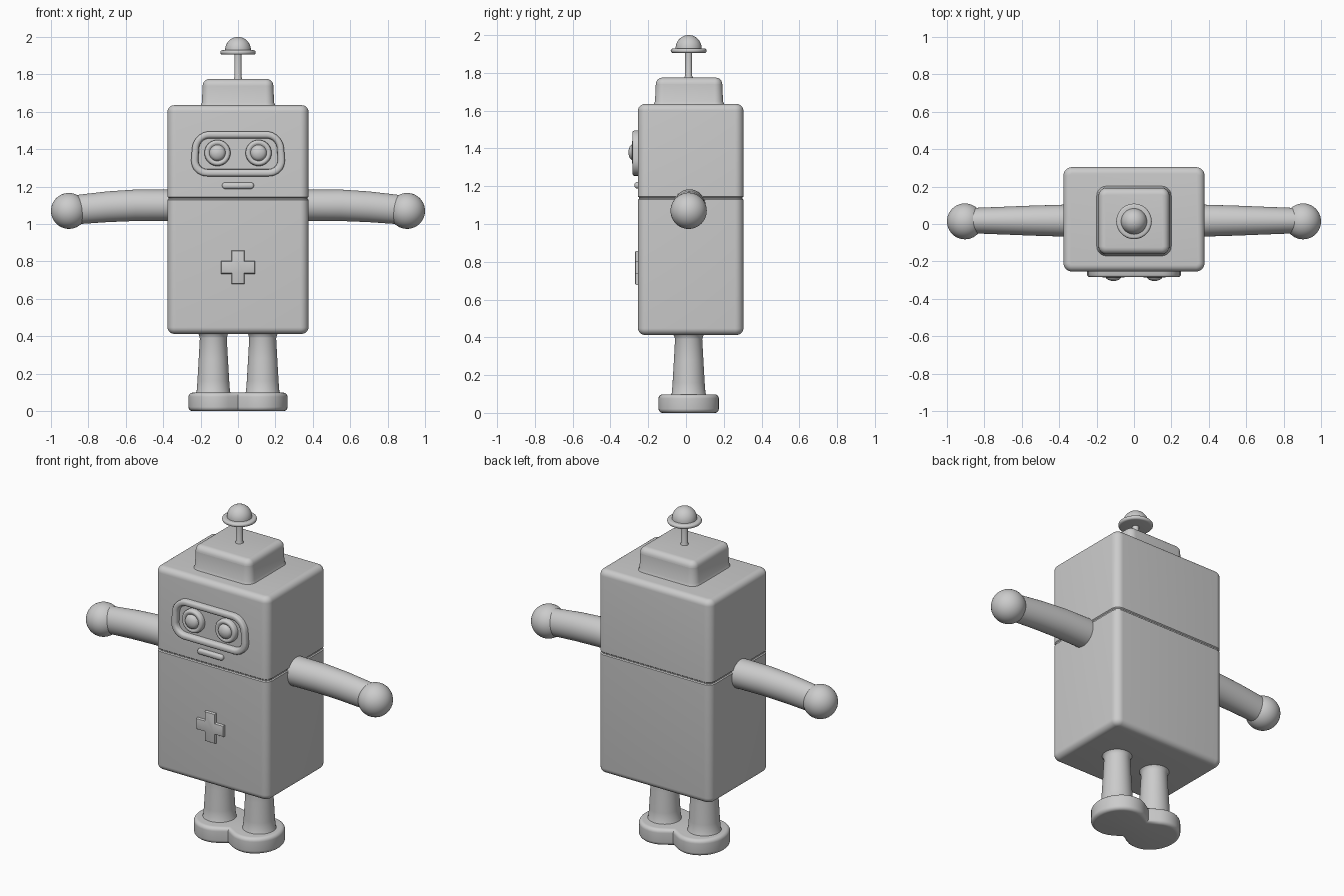
import bpy, bmesh, math
from math import sin, cos, pi, radians

if "Cube" in bpy.data.objects:
    bpy.data.objects.remove(bpy.data.objects["Cube"], do_unlink=True)

grey = bpy.data.materials.new("plain grey")
grey.use_nodes = True
grey.diffuse_color = (0.6, 0.6, 0.6, 1)
grey.node_tree.nodes["Principled BSDF"].inputs["Base Color"].default_value = (0.6, 0.6, 0.6, 1)

CY = 0.025      # depth centre of the body
AXIS_Y = 0.014  # depth centre of limbs and antenna
FRONT = -0.252  # front face of the body


def loft(name, rings, angle=40):
    """Skin a list of equal-length point rings and cap both ends."""
    bm = bmesh.new()
    loops = [[bm.verts.new(p) for p in ring] for ring in rings]
    n = len(loops[0])
    for a, b in zip(loops, loops[1:]):
        for i in range(n):
            j = (i + 1) % n
            bm.faces.new((a[i], a[j], b[j], b[i]))
    bm.faces.new(loops[0])
    bm.faces.new(loops[-1])
    bmesh.ops.recalc_face_normals(bm, faces=bm.faces[:])
    mesh = bpy.data.meshes.new(name)
    bm.to_mesh(mesh)
    bm.free()
    mesh.materials.append(grey)
    ob = bpy.data.objects.new(name, mesh)
    bpy.context.collection.objects.link(ob)
    bpy.ops.object.select_all(action='DESELECT')
    ob.select_set(True)
    bpy.context.view_layer.objects.active = ob
    bpy.ops.object.shade_smooth_by_angle(angle=radians(angle))
    return ob


def rounded_rect(w, h, r, inset=0.0, seg=8):
    """Outline with half sizes w, h and corner radius r, shrunk by inset."""
    r2 = max(r - inset, 0.004)
    w, h = w - inset, h - inset
    pts = []
    for k, (sx, sy) in enumerate(((1, 1), (-1, 1), (-1, -1), (1, -1))):
        for i in range(seg + 1):
            a = (k + i / seg) * pi / 2
            pts.append((sx * (w - r2) + r2 * cos(a), sy * (h - r2) + r2 * sin(a)))
    return pts


def ellipse(rx, ry=None, n=40):
    ry = rx if ry is None else ry
    return [(rx * cos(2 * pi * i / n), ry * sin(2 * pi * i / n)) for i in range(n)]


def flat(pts, z, cx=0.0, cy=0.0):
    return [(cx + x, cy + y, z) for x, y in pts]


def facing(pts, out, cx=0.0, cz=0.0):
    """Place an outline on the front of the body, raised by out."""
    return [(cx + x, FRONT - out, cz + y) for x, y in pts]


def quarter(r, steps=6):
    """(inset, drop) pairs running from a side wall to a flat top."""
    return [(r * (1 - cos(t)), r * (1 - sin(t)))
            for t in (pi / 2 * i / steps for i in range(steps + 1))]


def block_profile(z0, z1, r, middle=()):
    low = [(i, z0 + d) for i, d in reversed(quarter(r))]
    high = [(i, z1 - d) for i, d in quarter(r)]
    return low + list(middle) + high


# Body with a thin seam below the head section
seam = 1.137
groove = [(0, seam - 0.008), (0.006, seam - 0.003), (0.006, seam + 0.003), (0, seam + 0.008)]
loft("body", [flat(rounded_rect(0.377, 0.279, 0.045, i), z, cy=CY)
              for i, z in block_profile(0.413, 1.635, 0.035, groove)])

# Raised block on top
loft("head_cap", [flat(rounded_rect(0.193, 0.18, 0.045, i), z, cy=0.016)
                  for i, z in [(-0.012, 1.62), (-0.006, 1.636), (0, 1.65), (0.004, 1.74)]
                  + [(0.004 + i, 1.775 - d) for i, d in quarter(0.035)]])

# Antenna rod, brim and dome turned as separate parts
loft("antenna_rod", [flat(ellipse(r), z, cy=AXIS_Y)
                     for r, z in ((0.026, 1.765), (0.019, 1.785), (0.019, 1.92))])
loft("antenna_brim", [flat(ellipse(0.083 + 0.012 * cos(t)), 1.917 + 0.012 * sin(t), cy=AXIS_Y)
                      for t in (-pi / 2 + pi * i / 8 for i in range(9))])
loft("antenna_dome", [flat(ellipse(0.068 * cos(t) + 0.001), 1.93 + 0.07 * sin(t), cy=AXIS_Y)
                      for t in (pi / 2 * i / 10 for i in range(11))])

# Arms, hands and legs on both sides
for side, s in (("left", 1), ("right", -1)):
    sections = ((0.34, 1.098, 0.086, 0.086), (0.385, 1.1, 0.085, 0.084), (0.55, 1.1, 0.08, 0.084),
                (0.7, 1.092, 0.074, 0.082), (0.83, 1.08, 0.069, 0.079), (0.9, 1.072, 0.066, 0.078))
    loft(side + "_arm", [[(s * x, 0.018 + y, cz + z) for y, z in ellipse(ry, rz)]
                         for x, cz, ry, rz in sections], 60)
    bpy.ops.mesh.primitive_uv_sphere_add(segments=40, ring_count=24, radius=0.096,
                                         location=(s * 0.904, AXIS_Y, 1.07))
    hand = bpy.context.object
    hand.name = side + "_hand"
    hand.data.materials.append(grey)
    bpy.ops.object.shade_smooth()
    loft(side + "_leg", [flat(ellipse(r), z, s * 0.132, AXIS_Y)
                         for r, z in ((0.1, 0.085), (0.089, 0.105), (0.085, 0.16), (0.078, 0.28),
                                      (0.072, 0.39), (0.077, 0.408), (0.088, 0.42))], 60)


# Joined feet with a waisted outline
def feet_outline(inset):
    rx, ry, reach = 0.145 - inset, 0.16 - inset, radians(118)
    lobe = [(0.12 + rx * cos(a), ry * sin(a))
            for a in (-reach + 2 * reach * i / 24 for i in range(25))]
    neck = (0, 0.108 - inset)
    return lobe + [neck] + [(-x, -y) for x, y in lobe] + [(0, -neck[1])]


loft("feet", [flat(feet_outline(i), z, cy=AXIS_Y) for i, z in block_profile(0, 0.098, 0.022)])

# Visor: raised frame around a sunken panel, a little wider at the bottom
visor = loft("visor_frame", [facing(rounded_rect(0.248, 0.12, 0.09, i), out, 0, 1.375)
                             for i, out in ((0, -0.02), (0, 0.022), (0.004, 0.029), (0.012, 0.032),
                                            (0.024, 0.032), (0.032, 0.028), (0.036, 0.02),
                                            (0.038, 0.004))])
for v in visor.data.vertices:
    v.co.x *= 1 - 0.3 * (v.co.z - 1.375)

# Eyes: a rounded disc with a small raised pupil
for side, s in (("left", 1), ("right", -1)):
    loft(side + "_eye", [facing(ellipse(r), out, s * 0.11, 1.38)
                         for r, out in ((0.07, 0), (0.069, 0.022), (0.064, 0.031), (0.056, 0.034),
                                        (0.048, 0.031), (0.043, 0.028), (0.039, 0.038),
                                        (0.03, 0.046), (0.016, 0.051), (0.003, 0.053))], 60)

# Mouth bar
loft("mouth", [facing(rounded_rect(0.085, 0.017, 0.016, i), out, 0, 1.205)
               for i, out in ((0, -0.02), (0, 0.01), (0.003, 0.016), (0.009, 0.02))])


# Raised cross emblem
def cross_outline(inset):
    a, b = 0.09 - inset, 0.034 - inset
    pts = [(a, -b), (a, b), (b, b)]
    out = []
    for k in range(4):
        c, d = cos(k * pi / 2), sin(k * pi / 2)
        out += [(x * c - y * d, x * d + y * c) for x, y in pts]
    return out


loft("chest_cross", [facing(cross_outline(i), out, 0, 0.768)
                     for i, out in ((0, -0.02), (0, 0.011), (0.003, 0.016), (0.009, 0.018))])
